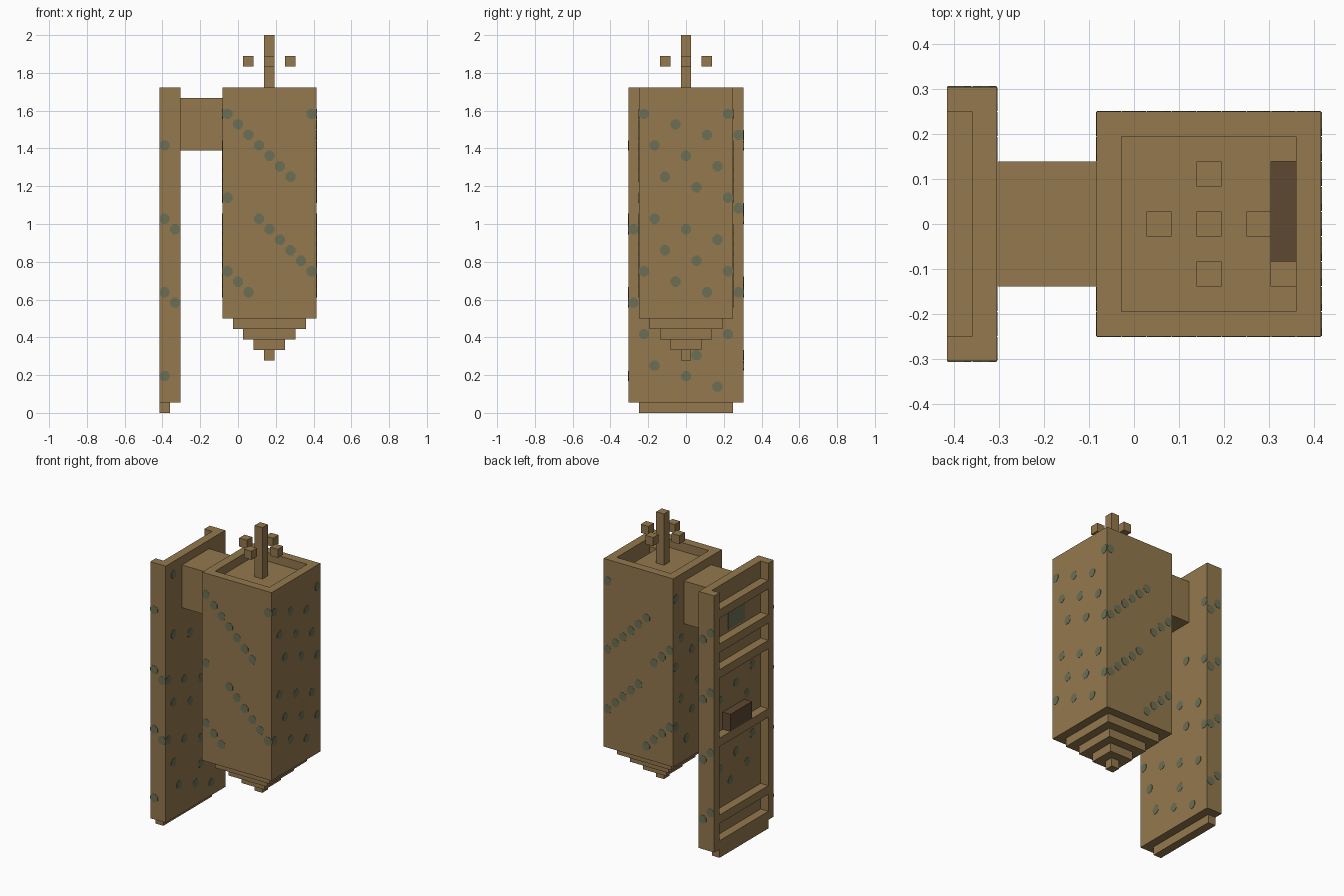
import bpy, bmesh
from mathutils import Matrix, Vector

U = 2 / 36  # one grid unit

cube = bpy.data.objects.get("Cube")
if cube:
    bpy.data.objects.remove(cube, do_unlink=True)


def material(name, rgb):
    m = bpy.data.materials.new(name)
    m.use_nodes = True
    m.diffuse_color = (*rgb, 1)
    for n in m.node_tree.nodes:
        if n.type == 'BSDF_PRINCIPLED':
            n.inputs["Base Color"].default_value = (*rgb, 1)
            n.inputs["Roughness"].default_value = 0.9
    return m


BRONZE = material("bronze_brown", (0.292, 0.188, 0.076))
GREEN = material("patina_green", (0.147, 0.162, 0.089))
DARK = material("dark_brown", (0.112, 0.065, 0.032))


def finish(name, bm, mat):
    bmesh.ops.scale(bm, vec=(U, U, U), verts=bm.verts)
    me = bpy.data.meshes.new(name)
    bm.to_mesh(me)
    bm.free()
    me.materials.append(mat)
    ob = bpy.data.objects.new(name, me)
    bpy.context.collection.objects.link(ob)
    return ob


def box(name, x, y, z, mat=BRONZE):
    """Box from (low, high) pairs in grid units."""
    bm = bmesh.new()
    centre = Vector([(a + b) / 2 for a, b in (x, y, z)])
    size = [b - a for a, b in (x, y, z)]
    bmesh.ops.create_cube(bm, size=1, matrix=Matrix.Translation(centre) @ Matrix.Diagonal((*size, 1)))
    return finish(name, bm, mat)


def mid(half, c=0):
    return (c - half, c + half)


def cut(ob, cutter):
    mod = ob.modifiers.new("cut", 'BOOLEAN')
    mod.operation, mod.solver, mod.object = 'DIFFERENCE', 'EXACT', cutter
    bpy.context.view_layer.update()
    dg = bpy.context.evaluated_depsgraph_get()
    me = bpy.data.meshes.new_from_object(ob.evaluated_get(dg))
    ob.modifiers.clear()
    ob.data = me
    bpy.data.objects.remove(cutter, do_unlink=True)


def spots(name, axis, level, runs, step):
    """Thin octagon plates on the plane axis = level; runs are (across, row, count)."""
    bm = bmesh.new()
    turn = Matrix.Rotation(1.570796, 4, 'Y' if axis == 'x' else 'X')
    tilt = Matrix.Rotation(0.392699, 4, 'Z')
    for across, row, count in runs:
        for i in range(count):
            a, z = across + i * step[0], row + i * step[1] + 0.5
            at = (level, a, z) if axis == 'x' else (a, level, z)
            bmesh.ops.create_cone(bm, cap_ends=True, segments=8, radius1=0.52, radius2=0.52,
                                  depth=0.06, matrix=Matrix.Translation(at) @ turn @ tilt)
    return finish(name, bm, GREEN)


# Hanging lamp body with a shallow tray on top and a slot in the tray
body = box("lamp_body", (-1.5, 7.5), mid(4.5), (9, 31))
cut(body, box("tray_cutter", (-0.5, 6.5), mid(3.5), (30, 32)))
cut(body, box("slot_cutter", (5.5, 6.5), mid(2.5), (29, 30.5)))
box("slot_floor", (5.5, 6.5), (-1.5, 2.5), (29, 29.1), DARK)

# Stepped pendant under the lamp
for i in range(4):
    h = 3.5 - i
    box(f"pendant_step_{i + 1}", mid(h, 3), mid(h), (8 - i, 9 - i))

# Spindle and floating cubes
box("spindle", mid(0.5, 3), mid(0.5), (30, 36))
for name, dx, dy in (("right", -2, 0), ("left", 2, 0), ("front", 0, -2), ("back", 0, 2)):
    box(f"floating_cube_{name}", mid(0.5, 3 + dx), mid(0.5, dy), (33, 34))

# Arm to the wall mount
box("arm", (-5.5, -1.5), mid(2.5), (25, 30))

# Wall mount: sheet, side rails and rungs
box("mount_sheet", (-6.5, -5.5), mid(5.5), (1, 31))
for name, c in (("front", -5), ("back", 5)):
    box(f"mount_rail_{name}", (-7.5, -6.5), mid(0.5, c), (1, 31))
box("mount_foot", (-7.5, -6.5), mid(4.5), (0, 2))
for i, z in enumerate((4, 13, 21, 24, 28)):
    box(f"mount_rung_{i + 1}", (-7.5, -6.5), mid(4.5), (z, z + 1))
box("mount_block", (-7.5, -6.5), (-1.5, 2.5), (14, 16), DARK)
box("mount_patch", (-6.55, -6.5), mid(1.5), (25.3, 28), GREEN)

# Patina spots on the lamp
diagonal, shallow = (1, -1), (3, -1)
spots("lamp_spots_front", 'y', -4.5,
      [(-1, 28, 7), (7, 28, 1), (-1, 20, 1), (2, 18, 6), (-1, 13, 3)], diagonal)
spots("lamp_spots_back", 'y', 4.5,
      [(-1, 22, 3), (7, 28, 1), (2, 25, 6), (3, 17, 5), (-1, 13, 4)], diagonal)
side = [(-4, 28, 3), (4, 28, 1), (-3, 25, 3), (-2, 22, 3), (-3, 18, 3), (-2, 15, 3), (-4, 13, 3)]
for name, x in (("left", 7.5), ("right", -1.5)):
    spots(f"lamp_spots_{name}", 'x', x, side, shallow)

# Patina spots on the wall mount
spots("mount_spots_left", 'x', -5.5,
      [(-4, 29, 4), (-4, 22, 4), (-5, 17, 4), (-4, 14, 4), (-5, 10, 4),
       (-4, 7, 1), (1, 5, 1), (-3, 4, 3)], shallow)
spots("mount_spots_right", 'x', -6.5,
      [(-3, 19, 3), (-2, 16, 2), (-3, 11, 3), (-2, 8, 2)], shallow)
spots("mount_spots_front", 'y', -5.5,
      [(-7, 25, 1), (-7, 18, 2), (-7, 11, 2), (-7, 3, 1)], diagonal)
spots("mount_spots_back", 'y', 5.5,
      [(-7, z, 2) for z in (26, 19, 12, 5)], diagonal)
